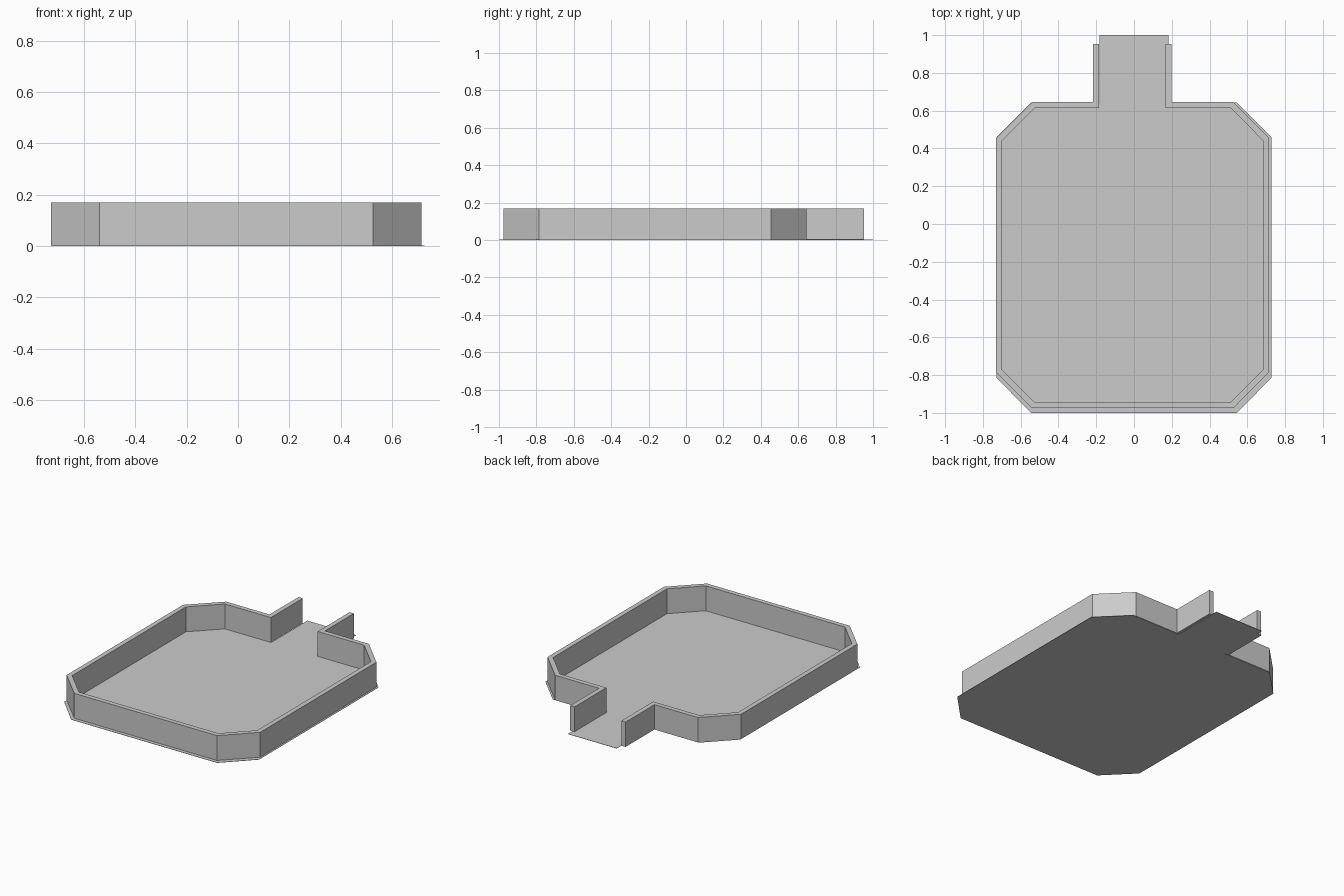
import bpy
import bmesh

if "Cube" in bpy.data.objects:
    bpy.data.objects.remove(bpy.data.objects["Cube"])


def make_object(name, bm):
    mesh = bpy.data.meshes.new(name)
    bm.to_mesh(mesh)
    bm.free()
    obj = bpy.data.objects.new(name, mesh)
    bpy.context.collection.objects.link(obj)
    return obj


# Floor: thin sheet with clipped corners and an entrance tongue at the back
half = [(0.545, -1.0), (0.727, -0.815), (0.727, 0.46), (0.545, 0.642),
        (0.182, 0.642), (0.182, 1.0)]
outline = half + [(-x, y) for x, y in reversed(half)]
bm = bmesh.new()
bm.faces.new([bm.verts.new((x, y, 0)) for x, y in outline])
# Underside faces down, so the sheet is a very thin slab
bm.normal_update()
floor = make_object("floor", bm)
slab = floor.modifiers.new("thickness", 'SOLIDIFY')
slab.thickness = 0.002
slab.offset = 1

# Wall: outer path walked from one doorway end round to the other
HEIGHT, BASE, THICK = 0.17, 0.002, 0.032
path = [(-0.216, 0.953), (-0.216, 0.645), (-0.54, 0.645), (-0.73, 0.455),
        (-0.73, -0.785), (-0.54, -0.975), (0.526, -0.975), (0.715, -0.785),
        (0.715, 0.455), (0.526, 0.645), (0.198, 0.645), (0.198, 0.953)]
bm = bmesh.new()
low = [bm.verts.new((x, y, BASE)) for x, y in path]
high = [bm.verts.new((x, y, HEIGHT)) for x, y in path]
for i in range(len(path) - 1):
    bm.faces.new((low[i], low[i + 1], high[i + 1], high[i]))
bm.normal_update()
wall = make_object("perimeter_wall", bm)
shell = wall.modifiers.new("thickness", 'SOLIDIFY')
shell.thickness = THICK
shell.offset = -1
shell.use_even_offset = True
